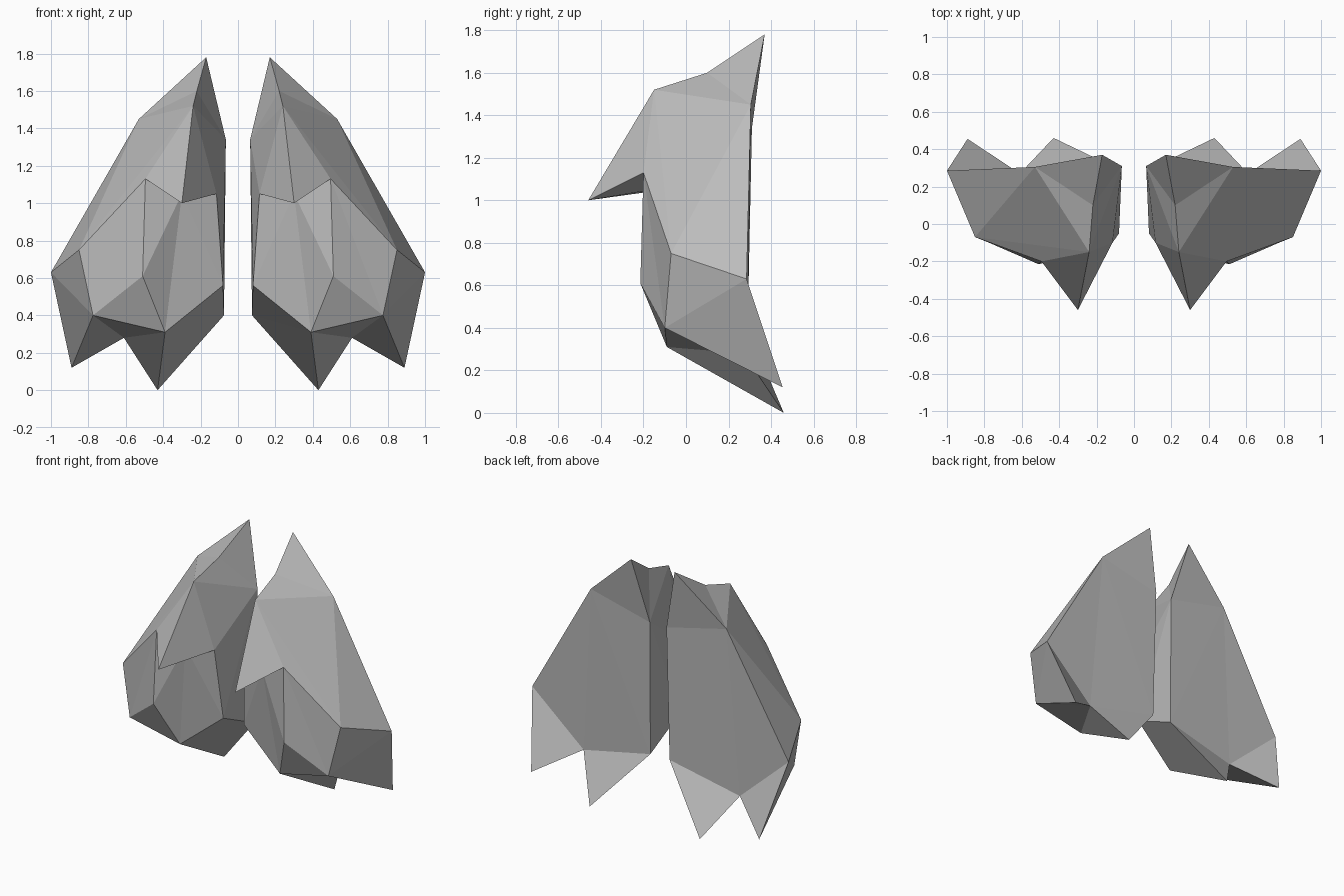
import bpy
import bmesh

cube = bpy.data.objects.get("Cube")
if cube:
    bpy.data.objects.remove(cube, do_unlink=True)

# Plain grey material
grey = bpy.data.materials.new("mid_grey")
grey.use_nodes = True
colour = (0.5, 0.5, 0.5, 1)
grey.diffuse_color = colour
grey.node_tree.nodes["Principled BSDF"].inputs["Base Color"].default_value = colour

# Corner points of one faceted half
points = {
    "peak": (.17, .37, 1.78),
    "ridge": (.22, .10, 1.60),
    "brow": (.24, -.15, 1.52),
    "shoulder": (.53, .305, 1.45),
    "inner_back": (.065, .31, 1.34),
    "beak": (.30, -.46, 1.0),
    "side_back": (1.0, .285, .63),
    "side_front": (.85, -.07, .75),
    "notch_outer": (.495, -.20, 1.13),
    "notch_inner": (.115, -.10, 1.05),
    "notch_mid": (.30, -.16, 1.05),
    "belly": (.51, -.215, .61),
    "inner_front": (.08, -.05, .56),
    "hem_outer": (.775, -.10, .40),
    "hem_mid": (.39, -.09, .31),
    "spike_outer": (.89, .455, .12),
    "spike_inner": (.43, .46, 0),
    "spike_gap": (.61, .27, .28),
    "inner_hem": (.075, .29, .40),
}

# Triangles grouped by region
regions = {
    "upper_outside": [
        "peak ridge shoulder", "ridge brow shoulder", "brow side_front shoulder",
        "brow notch_outer side_front", "brow beak notch_outer",
        "shoulder side_front side_back"],
    "inside": [
        "peak ridge inner_back", "ridge brow inner_back",
        "brow inner_back notch_inner", "brow notch_inner beak",
        "inner_back notch_inner inner_front", "inner_back inner_front inner_hem"],
    "under_beak": [
        "beak notch_mid notch_outer", "beak notch_inner notch_mid"],
    "lower_front": [
        "side_front notch_outer hem_outer", "notch_outer belly hem_outer",
        "belly hem_mid hem_outer", "notch_outer notch_mid belly",
        "notch_mid belly hem_mid", "notch_mid hem_mid inner_front",
        "notch_mid inner_front notch_inner"],
    "back": [
        "peak shoulder inner_back", "shoulder inner_back inner_hem",
        "shoulder inner_hem spike_gap", "shoulder spike_gap side_back",
        "side_back spike_gap spike_outer", "spike_gap inner_hem spike_inner"],
    "underside": [
        "inner_hem inner_front hem_mid", "inner_hem hem_mid spike_inner",
        "hem_mid spike_inner spike_gap", "hem_mid spike_gap hem_outer",
        "hem_outer spike_gap spike_outer", "hem_outer spike_outer side_back",
        "hem_outer side_back side_front"],
}

# Build one closed half with flat faces
bm = bmesh.new()
corner = {name: bm.verts.new(co) for name, co in points.items()}
for triangles in regions.values():
    for tri in triangles:
        bm.faces.new([corner[name] for name in tri.split()])
bmesh.ops.recalc_face_normals(bm, faces=bm.faces[:])
mesh = bpy.data.meshes.new("faceted_pair")
bm.to_mesh(mesh)
bm.free()
mesh.materials.append(grey)

# Mirror it into the matching pair
pair = bpy.data.objects.new("faceted_pair", mesh)
bpy.context.collection.objects.link(pair)
mirror = pair.modifiers.new("mirror_halves", 'MIRROR')
mirror.use_axis[0] = True
mirror.use_mirror_merge = False
